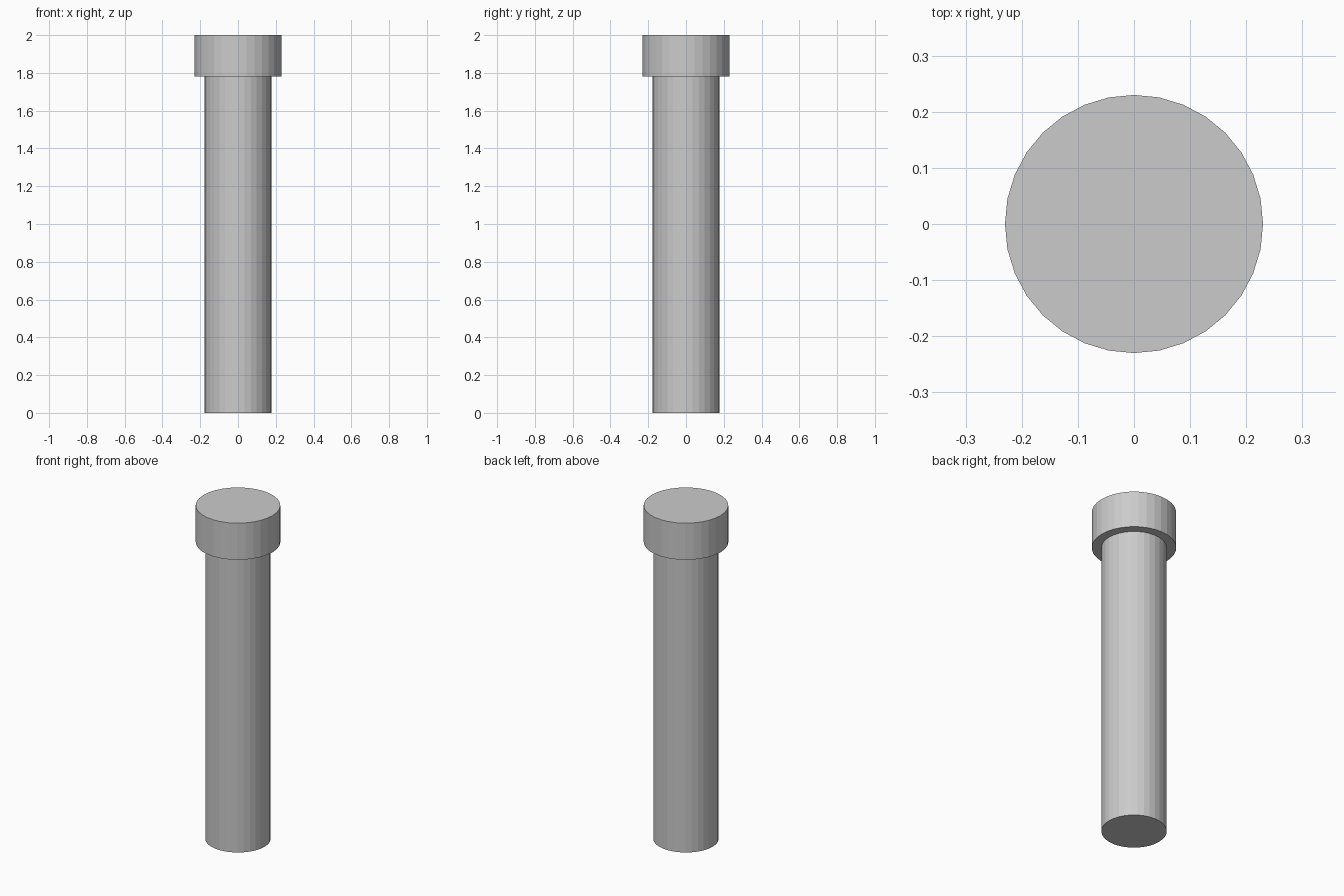
import bpy

if "Cube" in bpy.data.objects:
    bpy.data.objects.remove(bpy.data.objects["Cube"])


def cylinder(name, radius, z0, z1):
    bpy.ops.mesh.primitive_cylinder_add(
        vertices=32, radius=radius, depth=z1 - z0, location=(0, 0, (z0 + z1) / 2))
    bpy.context.object.name = name


# Long straight shaft and the wider flat cap on top
cylinder("shaft", 0.178, 0.0, 1.78)
cylinder("head", 0.23, 1.78, 2.0)
